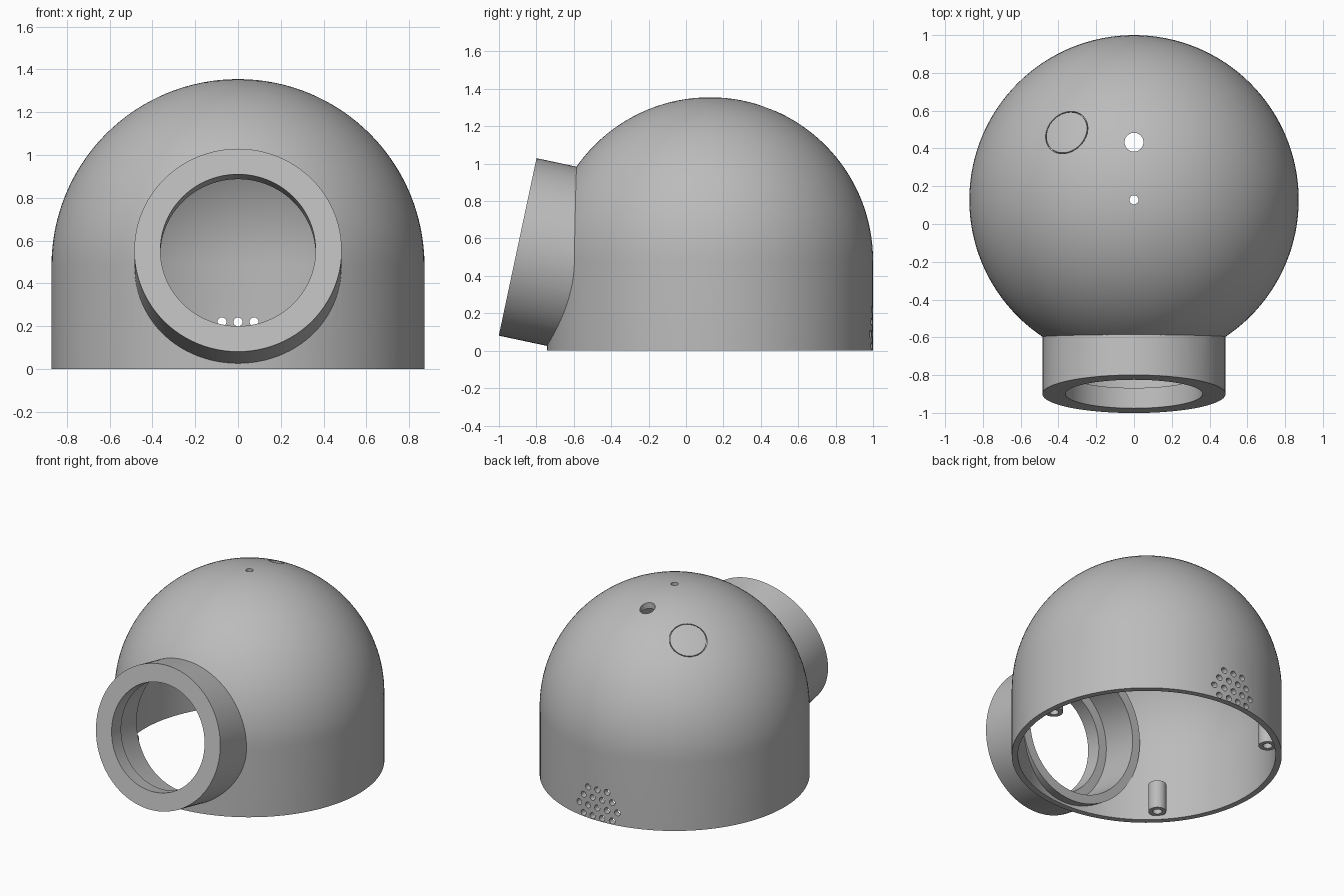
import bpy, bmesh, math
from mathutils import Vector, Matrix

cube = bpy.data.objects.get("Cube")
if cube:
    bpy.data.objects.remove(cube, do_unlink=True)

CY = 0.128                  # dome centre in y
R, WALL, SPRING = 0.872, 0.04, 0.483
TILT = math.radians(12)
FACE = Vector((0, -0.9, 0.555))
INWARD = Vector((0, math.cos(TILT), -math.sin(TILT)))

grey = bpy.data.materials.new("matte_grey")
grey.use_nodes = True
grey.diffuse_color = (0.5, 0.5, 0.5, 1)
grey.node_tree.nodes["Principled BSDF"].inputs["Base Color"].default_value = (0.5, 0.5, 0.5, 1)


def lathe(bm, profile, origin, axis=(0, 0, 1), steps=32):
    """Revolve a closed (radius, height) profile round an axis."""
    part = bmesh.new()
    verts = [part.verts.new((r, 0, h)) for r, h in profile]
    edges = []
    for a, b in zip(verts, verts[1:] + verts[:1]):
        if a.co.x > 1e-6 or b.co.x > 1e-6:
            edges.append(part.edges.new((a, b)))
    bmesh.ops.spin(part, geom=verts + edges, cent=(0, 0, 0), axis=(0, 0, 1),
                   angle=math.tau, steps=steps)
    bmesh.ops.remove_doubles(part, verts=part.verts[:], dist=1e-5)
    bmesh.ops.recalc_face_normals(part, faces=part.faces[:])
    turn = Vector((0, 0, 1)).rotation_difference(Vector(axis)).to_matrix().to_4x4()
    part.transform(Matrix.Translation(origin) @ turn)
    mesh = bpy.data.meshes.new("part")
    part.to_mesh(mesh)
    part.free()
    bm.from_mesh(mesh)
    bpy.data.meshes.remove(mesh)


def rod(radius, h0, h1):
    return [(0, h0), (radius, h0), (radius, h1), (0, h1)]


def finish(bm, name):
    mesh = bpy.data.meshes.new(name)
    bm.to_mesh(mesh)
    bm.free()
    mesh.materials.append(grey)
    obj = bpy.data.objects.new(name, mesh)
    bpy.context.collection.objects.link(obj)
    return obj


def combine(target, bm, operation):
    """Apply a boolean with a temporary helper."""
    helper = finish(bm, "helper")
    helper.hide_render = True
    mod = target.modifiers.new("cut", 'BOOLEAN')
    mod.operation, mod.solver, mod.object = operation, 'EXACT', helper
    bpy.context.view_layer.objects.active = target
    bpy.ops.object.modifier_apply(modifier=mod.name)
    bpy.data.objects.remove(helper, do_unlink=True)


def arc(radius, n=32):
    return [(radius * math.cos(i * math.pi / 2 / n), SPRING + radius * math.sin(i * math.pi / 2 / n))
            for i in range(n)] + [(0, SPRING + radius)]


# Domed shell, open at the bottom
bm = bmesh.new()
inner = R - WALL
lathe(bm, [(inner, 0), (R, 0)] + arc(R) + arc(inner)[::-1], (0, CY, 0), steps=128)
housing = finish(bm, "domed_housing")

# Front opening
bm = bmesh.new()
lathe(bm, rod(0.45, -0.05, 0.55), FACE, INWARD, 96)
combine(housing, bm, 'DIFFERENCE')

# Tilted barrel with an inner lip
bm = bmesh.new()
lathe(bm, [(0.363, 0), (0.485, 0), (0.485, 0.38), (0.425, 0.38), (0.425, 0.11), (0.363, 0.11)],
      FACE, INWARD, 96)
combine(housing, bm, 'UNION')

# Screw bosses with blind holes
bm = bmesh.new()
for deg in (0, 135, 225):
    a = math.radians(deg)
    lathe(bm, [(0, 0.23), (0.058, 0.23), (0.058, 0.03), (0.03, 0.03), (0.03, 0.17), (0, 0.17)],
          (0.783 * math.cos(a), CY + 0.783 * math.sin(a), 0))
combine(housing, bm, 'UNION')

# Top holes, vent holes and the round panel groove
bm = bmesh.new()
lathe(bm, rod(0.05, 1, 1.5), (0, 0.433, 0))
lathe(bm, rod(0.024, 1, 1.5), (0, CY, 0))
for row, count in enumerate((3, 4, 5, 4)):
    for i in range(count):
        x = (i - (count - 1) / 2) * 0.075
        lathe(bm, rod(0.021, 0.7, 1.1), (x, 0, 0.22 - row * 0.065), (0, 1, 0), 20)
normal = Vector((-0.36, 0.36, 0.708)).normalized()
lathe(bm, [(0.118, R - 0.022), (0.123, R - 0.022), (0.123, R + 0.02), (0.118, R + 0.02)],
      (0, CY, SPRING), normal, 48)
combine(housing, bm, 'DIFFERENCE')

bpy.ops.object.select_all(action='DESELECT')
housing.select_set(True)
bpy.context.view_layer.objects.active = housing
bpy.ops.object.shade_smooth_by_angle(angle=math.radians(30))
